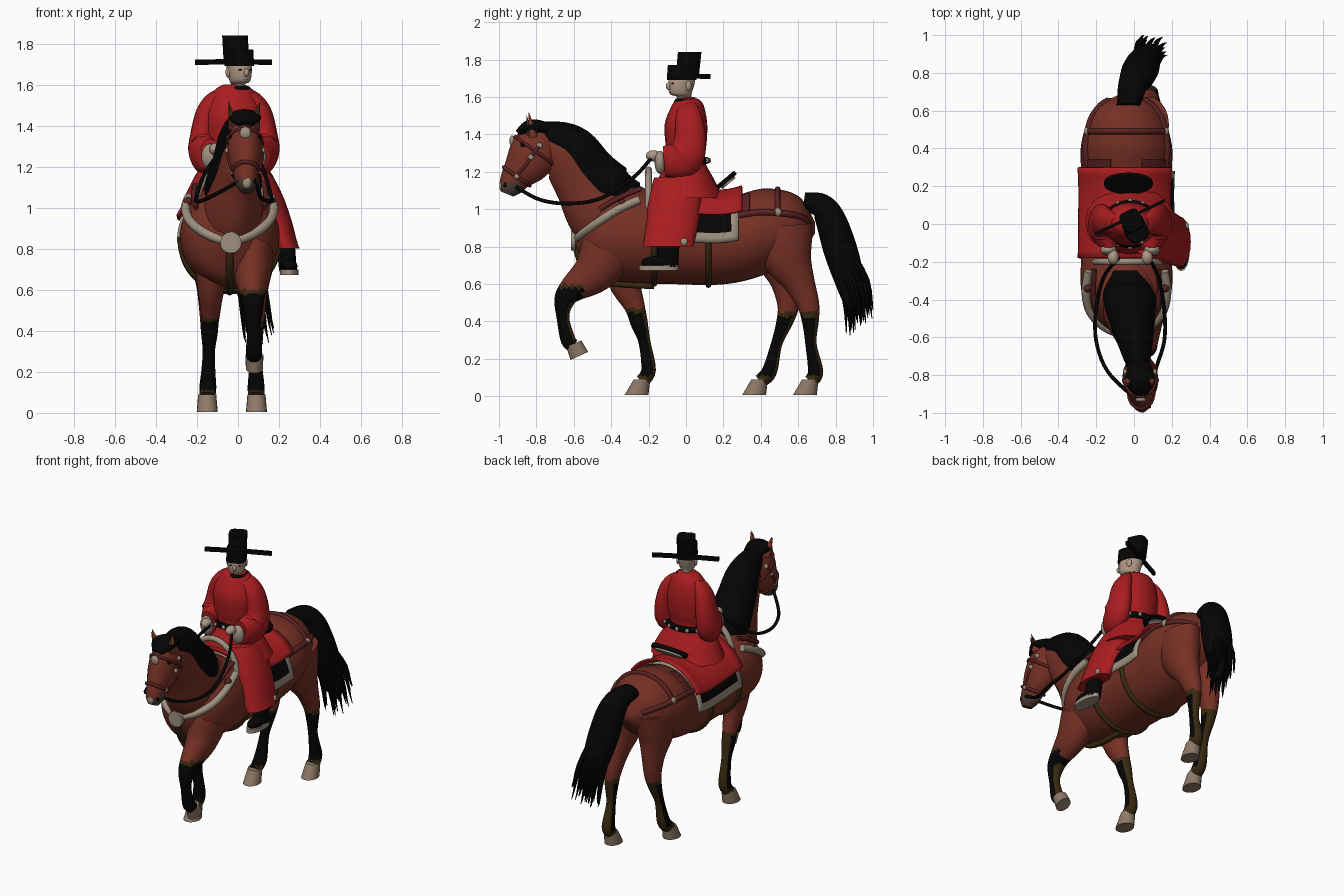
import bpy, bmesh, math, random
from mathutils import Vector, Matrix
random.seed(4)
cube = bpy.data.objects.get("Cube")
if cube:
    bpy.data.objects.remove(cube)

def material(name, *rgb):
    m = bpy.data.materials.new(name)
    m.use_nodes = True
    m.diffuse_color = (*rgb, 1)
    m.node_tree.nodes["Principled BSDF"].inputs["Base Color"].default_value = (*rgb, 1)
    return m

COAT = material("chestnut coat", .18, .03, .018)
RED = material("robe red", .4, .012, .014)
BLACK = material("black", .0015, .0015, .0015)
OLIVE = material("dark olive", .04, .023, .005)
MAROON = material("maroon leather", .1, .015, .015)
CREAM = material("cream trim", .34, .28, .21)
SKIN = material("skin", .42, .31, .23)
HORN = material("hoof horn", .27, .19, .135)
NOSE = material("nose grey", .07, .045, .035)
LEVEL, UPRIGHT = Vector((0, 1, 0)), Vector((0, 0, 1))
SIDES = ((1, "left"), (-1, "right"))

def turn(angle, axis):
    return Matrix.Rotation(math.radians(angle), 4, axis)

def select(ob):
    bpy.context.collection.objects.link(ob)
    bpy.ops.object.select_all(action='DESELECT')
    ob.select_set(True)
    bpy.context.view_layer.objects.active = ob

def build(name, bm, mats, rule=None):
    bmesh.ops.recalc_face_normals(bm, faces=bm.faces)
    bm.normal_update()
    for f in bm.faces:
        f.material_index = rule(f) if rule else f.material_index
    mesh = bpy.data.meshes.new(name)
    bm.to_mesh(mesh)
    bm.free()
    for m in mats:
        mesh.materials.append(m)
    ob = bpy.data.objects.new(name, mesh)
    select(ob)
    bpy.ops.object.shade_smooth_by_angle(angle=math.radians(50))
    return ob

def smooth(rows, n):
    """Resample rows of numbers along a Catmull-Rom spline."""
    out, last = [], len(rows) - 1
    for i in range(last):
        quad = [rows[max(i - 1, 0)], rows[i], rows[i + 1], rows[min(i + 2, last)]]
        for t in (k / n for k in range(n)):
            out.append([b + t / 2 * (c - a + t * (2 * a - 5 * b + 4 * c - d + t * (3 * (b - c) + d - a)))
                        for a, b, c, d in zip(*quad)])
    return out + [list(rows[last])]

def rings(path, x, flat, axis=None, n=5, sides=20, power=1):
    """Ellipses along a (y, z, radius) path; x is start, end and bulge, flat the start and end width ratio."""
    rows, loops = smooth(path, n), []
    bend = lambda v: math.copysign(abs(v) ** power, v)
    angles = [math.tau * k / sides for k in range(sides)]
    for i, (y, z, r) in enumerate(rows):
        f = i / (len(rows) - 1)
        a, b = rows[max(i - 1, 0)], rows[min(i + 1, len(rows) - 1)]
        across = axis or Vector((0, a[1] - b[1], b[0] - a[0])).normalized()
        mid = Vector((x[0] + (x[1] - x[0]) * f + x[2] * 4 * f * (1 - f), y, z))
        wide = Vector((flat[0] + (flat[1] - flat[0]) * f, 0, 0))
        loops.append([mid + r * (across * bend(math.cos(t)) + wide * bend(math.sin(t))) for t in angles])
    return loops

def sweep(name, loops, mats, rule=None, spin=Matrix()):
    """Skin a list of rings and cap the ends."""
    bm = bmesh.new()
    loops = [[bm.verts.new(spin @ p) for p in loop] for loop in loops]
    for a, b in zip(loops, loops[1:]):
        for i in range(len(a)):
            bm.faces.new((a[i - 1], a[i], b[i], b[i - 1]))
    bm.faces.new(loops[0])
    bm.faces.new(loops[-1])
    build(name, bm, mats, rule)

def tube(name, pts, r, mat, closed=False):
    """Round cord along a path."""
    pts = pts if closed else smooth(pts, 5)
    cu = bpy.data.curves.new(name, 'CURVE')
    cu.dimensions, cu.bevel_depth, cu.bevel_resolution, cu.use_fill_caps = '3D', r, 2, True
    sp = cu.splines.new('POLY')
    sp.points.add(len(pts) - 1)
    for q, p in zip(sp.points, pts):
        q.co = (*p, 1)
    sp.use_cyclic_u = closed
    cu.materials.append(mat)
    select(bpy.data.objects.new(name, cu))
    bpy.ops.object.convert(target='MESH')

def solid(name, loc, size, mat, kind="ball", rot=Matrix(), spin=Matrix()):
    bm = bmesh.new()
    m = spin @ Matrix.Translation(loc) @ rot @ Matrix.Diagonal((*size, 1))
    if kind == "ball":
        bmesh.ops.create_uvsphere(bm, u_segments=16, v_segments=10, radius=1, matrix=m)
    elif kind == "box":
        bmesh.ops.create_cube(bm, size=2, matrix=m)
    else:
        bmesh.ops.create_cone(bm, cap_ends=True, segments=16, radius1=1, radius2=kind == "disc", depth=2, matrix=m)
    build(name, bm, [mat])

# Horse trunk, chest to rump
trunk = rings([(-.59, .85, .05), (-.5, .84, .19), (-.35, .86, .25), (-.1, .84, .24), (.2, .83, .232),
               (.42, .88, .23), (.6, .91, .16), (.69, .9, .03)], (-.04, -.04, 0), (.9, 1.1), UPRIGHT, 16, 28)
sweep("horse_body", trunk, [COAT])

def on_body(y, deg, off):
    """Point on the trunk: degrees from the spine, positive to the left."""
    loop = min(trunk, key=lambda p: abs(p[0].y - y))
    mid, a = (loop[0] + loop[14]) / 2, math.radians(deg)
    up, out = loop[0] - mid, loop[7] - mid
    p = mid + (up + up.normalized() * off) * math.cos(a) + (out + out.normalized() * off) * math.sin(a)
    return Vector((p.x, y, p.z))

def shell(name, y0, y1, a0, a1, off, mats, edge=0):
    """Cloth draped over the trunk; faces near the edge take the second colour."""
    nu, nv, bm = 12, 30, bmesh.new()
    g = [[bm.verts.new(on_body(y0 + (y1 - y0) * i / nu, a0 + (a1 - a0) * j / nv, off))
          for j in range(nv + 1)] for i in range(nu + 1)]
    for i in range(nu):
        for j in range(nv):
            f = bm.faces.new((g[i][j], g[i + 1][j], g[i + 1][j + 1], g[i][j + 1]))
            f.material_index = int(min(i, nu - 1 - i, j // 2, (nv - 1 - j) // 2) < edge)
    mod = build(name, bm, mats).modifiers.new("cloth", 'SOLIDIFY')
    mod.thickness, mod.offset = .012, 0

# Neck, mane and head
sweep("horse_neck", rings([(-.76, 1.335, .1), (-.64, 1.285, .145), (-.54, 1.15, .17), (-.445, 1.01, .21),
                           (-.33, .9, .24)], (.03, -.04, 0), (.53, .75)), [COAT])
sweep("mane", rings([(-.8, 1.42, .045), (-.72, 1.39, .085), (-.6, 1.33, .115), (-.5, 1.2, .13), (-.38, 1.09, .14),
                     (-.25, 1.07, .07)], (.03, -.04, 0), (.75, 1.05)), [BLACK])

def muzzle(f):
    c = f.calc_center_median()
    return int(c.z < 1.14 and c.y < -.88)

head = rings([(-.735, 1.385, .08), (-.795, 1.325, .13), (-.85, 1.245, .12), (-.905, 1.175, .085),
              (-.94, 1.115, .063), (-.955, 1.08, .035)], (.03, .043, 0), (.58, .85))
sweep("horse_head", head, [COAT, NOSE], muzzle)
tube("browband", head[6], .009, MAROON, True)
tube("noseband", head[15], .011, MAROON, True)
sweep("forelock", rings([(-.73, 1.43, .03), (-.83, 1.44, .04), (-.9, 1.405, .018)],
                        (.03, .035, 0), (1.8, 2.2)), [BLACK])
solid("forehead_star", (.036, -.93, 1.365), (.028, .014, .03), CREAM)
solid("nose_blaze", (.043, -.986, 1.125), (.022, .012, .03), CREAM)
for s, side in SIDES:
    lean = turn(s * 14, 'Y') @ turn(9, 'X')
    solid(side + "_horse_ear", (.03 + s * .062, -.83, 1.455), (.032, .027, .068), COAT, "cone", lean)
    solid(side + "_ear_lining", (.03 + s * .062, -.845, 1.453), (.022, .018, .055), OLIVE, "cone", lean)
    solid(side + "_horse_eye", (.035 + s * .066, -.87, 1.345), (.012, .016, .014), BLACK)
    solid(side + "_nostril", (.043 + s * .035, -.965, 1.13), (.012, .012, .014), BLACK)
    # Cheek strap follows the side of the head; the rein sags to the hand
    tube(side + "_cheek_strap", [loop[s * 5] for loop in head[4:17]], .009, MAROON)
    for loop in (head[4], head[8], head[15]):
        solid(side + "_bridle_boss", loop[s * 5], (.013, .016, .016), CREAM)
    bow = -.02 + s * .18
    tube(side + "_rein", [(.04 + s * .05, -.91, 1.12), (bow * .7, -.78, 1.05), (bow, -.62, 1.03),
                          (bow, -.45, 1.06), (bow * .8, -.28, 1.17), (s * .08, -.18, 1.28)], .01, BLACK)

# Legs: each path runs from the trunk to the pastern, dark below the sock height
def leg(name, x, sock, path, raised=False):
    def stocking(f):
        c = f.calc_center_median()
        if c.z > sock or raised and c.y > -.55:
            return 0
        return 2 if f.normal.y > .55 or c.z > sock - .025 or c.z < .11 else 1
    sweep(name + "_leg", rings(path, (x * .85, x, 0), (.7, 1.05)), [COAT, BLACK, OLIVE], stocking)
    y, z, r = path[-1]
    foot = (y + .03, z - .055, .052) if raised else (y - .03, .005, .064)
    sweep(name + "_hoof", rings([(y, z + .01, .044), foot], (x, x, 0), (1, .8),
                                None if raised else LEVEL, 1), [HORN])

leg("front_right", -.15, .47, [(-.35, .81, .13), (-.33, .62, .09), (-.275, .48, .055), (-.25, .39, .046),
                               (-.222, .29, .032), (-.2, .14, .039), (-.235, .08, .036)])
leg("front_left", .08, .6, [(-.42, .77, .15), (-.495, .66, .115), (-.61, .57, .072), (-.65, .51, .055),
                            (-.658, .42, .034), (-.63, .3, .04), (-.6, .27, .035)], True)
hind = [(.52, .91, .155), (.54, .75, .135), (.605, .61, .085), (.653, .49, .06), (.665, .4, .045),
        (.668, .28, .03), (.693, .13, .041), (.665, .08, .036)]
leg("hind_left", .09, .45, hind)
leg("hind_right", -.15, .45, [(y - .31 * (1 - z) ** 1.6, z, r) for y, z, r in hind])

# Tail with loose strands
sweep("tail", rings([(.63, 1.04, .05), (.72, 1.02, .065), (.77, .95, .08), (.82, .8, .09), (.865, .65, .082),
                     (.9, .5, .055), (.915, .43, .02)], (-.03, .1, 0), (1.25, .9)), [BLACK])
for i in range(34):
    u, w = random.random(), random.uniform(-1, 1)
    y, z, low = .78 + u * .1, .7 + u * .08, random.uniform(.3, .4) + u * .12
    strand = [(y, z, .014), (y + .06 + u * .03, (z + low) / 2, .012), (y + .07 + u * .05, low, .002)]
    sweep("tail_strand", rings(strand, (.05 + w * .06, .1 + w * .08, 0), (1, 1), None, 3, 6), [BLACK])

# Saddle
shell("saddle_pad", -.17, .28, -92, 92, .012, [BLACK, CREAM], 1)
tube("pommel", [(-.035 + .17 * math.sin(a), -.2, 1 + .21 * math.cos(a))
                for a in (k * math.pi / 8 for k in range(-4, 5))], .018, CREAM)
solid("cantle", (-.03, .215, 1.155), (.13, .065, .012), BLACK, "disc", turn(40, 'X'))
solid("cantle_lining", (-.03, .222, 1.146), (.1, .045, .012), CREAM, "disc", turn(40, 'X'))

# Harness straps
for y in (-.17, .12):
    tube("girth", [on_body(y, a, 0) for a in range(88, 276, 8)], .016, OLIVE)
tube("rump_strap", [on_body(.49, a, 0) for a in range(-65, 66, 5)], .016, MAROON)
for s, side in SIDES:
    tube(side + "_crupper_strap", [on_body(.28 + .025 * i, s * (58 + i), 0) for i in range(16)], .018, MAROON)
    shell(side + "_under_blanket", .26, .34, s * 20, s * 62, .003, [MAROON])
    solid(side + "_rump_buckle", on_body(.49, s * 66, .008), (.014, .022, .022), CREAM)
    tube(side + "_breast_collar", [(-.04 + s * w, y, z) for w, y, z in (
        (.2, -.25, 1.05), (.215, -.36, 1), (.19, -.47, .93), (.11, -.55, .87), (0, -.59, .83))], .023, CREAM)
    tube(side + "_shoulder_strap", [(-.04 + s * w, y, z) for w, y, z in (
        (.17, -.24, 1.11), (.175, -.36, 1.06), (.165, -.46, 1))], .014, MAROON)
    solid(side + "_collar_buckle", (-.04 + s * .205, -.34, 1.03), (.022, .022, .022), MAROON)
solid("breast_medallion", (-.035, -.602, .83), (.052, .052, .012), CREAM, "disc", turn(90, 'X'))
tube("breast_strap", [(-.04, -.59, .8), (-.04, -.545, .69), (-.04, -.42, .61), (-.04, -.17, .59)], .018, OLIVE)

# Rider's robe and belt
shell("robe_drape", -.18, .3, -66, 58, .038, [RED])
sweep("robe_torso", rings([(0, 1.6, .042), (.01, 1.565, .08), (0, 1.46, .113), (0, 1.35, .11), (0, 1.26, .1),
                           (0, 1.16, .15), (.01, 1.06, .19)], (-.02, -.02, 0), (1.25, 1.25), LEVEL), [RED])
sweep("left_robe_panel", rings([(-.055, 1.17, .115), (-.06, 1.06, .14), (-.07, .94, .14), (-.095, .8, .135)],
                               (.07, .24, 0), (.75, .45), LEVEL), [RED])
solid("hem_patch", (.28, -.01, .825), (.01, .02, .02), CREAM)
belt = rings([(0, 1.27, .108), (0, 1.25, .108)], (-.02, -.02, 0), (1.23, 1.23), LEVEL, 2, 28)[1]
tube("belt", belt, .02, BLACK, True)
for p in belt[::2]:
    solid("belt_plaque", p + (p - Vector((-.02, 0, p.z))) * .14, (.012, .012, .014), CREAM)

# Sleeves and hands
for s, side in SIDES:
    arm = [(0, 1.565, .045), (.015, 1.49, .07), (.02, 1.35, .088), (-.02, 1.27, .105), (-.118, 1.255, .08)]
    sweep(side + "_sleeve", rings(arm, (-.02 + s * .07, -.02 + s * .115, s * .06), (.75, .65)), [RED])
    solid(side + "_cuff", (-.02 + s * .115, -.138, 1.25), (.044, .03, .062), CREAM)
    solid(side + "_hand", (-.02 + s * .09, -.175, 1.285), (.03, .04, .03), SKIN)

# Left boot with pale sole
sweep("boot_shaft", rings([(-.09, .9, .06), (-.1, .69, .058)], (.225, .245, 0), (.75, .75), LEVEL), [BLACK])
solid("boot_foot", (.248, -.155, .715), (.042, .085, .035), BLACK)
solid("boot_sole", (.25, -.145, .685), (.045, .105, .013), CREAM, "disc")

# Rider's head and hat, turned to the left
spin, mid = Matrix.Translation((0, -.01, 0)) @ turn(26, 'Z'), (0, 0, 0)
sweep("rider_head", rings([(0, 1.56, .038), (0, 1.6, .04), (-.02, 1.615, .06), (-.018, 1.66, .072),
                           (-.012, 1.7, .072), (-.01, 1.74, .05)], mid, (.78, .78), LEVEL), [SKIN], spin=spin)
solid("nose", (0, -.092, 1.658), (.011, .016, .02), SKIN, spin=spin)
solid("mouth", (0, -.08, 1.626), (.016, .005, .003), MAROON, spin=spin)
for s, side in SIDES:
    solid(side + "_rider_ear", (s * .055, 0, 1.66), (.01, .017, .026), SKIN, spin=spin)
    solid(side + "_rider_eye", (s * .024, -.08, 1.672), (.011, .005, .004), BLACK, spin=spin)
    solid(side + "_hat_wing", (s * .115, .05, 1.71), (.09, .008, .013), BLACK, "box", turn(s, 'Y'), spin)
tube("collar", rings([(0, 1.58, .05), (0, 1.6, .05)], mid, (1, 1), LEVEL, 1)[0], .012, BLACK, True)
sweep("hat_band", rings([(-.015, 1.69, .076), (-.013, 1.77, .072)], mid, (.8, .8), LEVEL, 1, 20, .6), [BLACK], spin=spin)
sweep("hat_crown", rings([(.02, 1.72, .054), (.033, 1.84, .055)], mid, (1, 1), LEVEL, 1, 20, .5), [BLACK], spin=spin)
